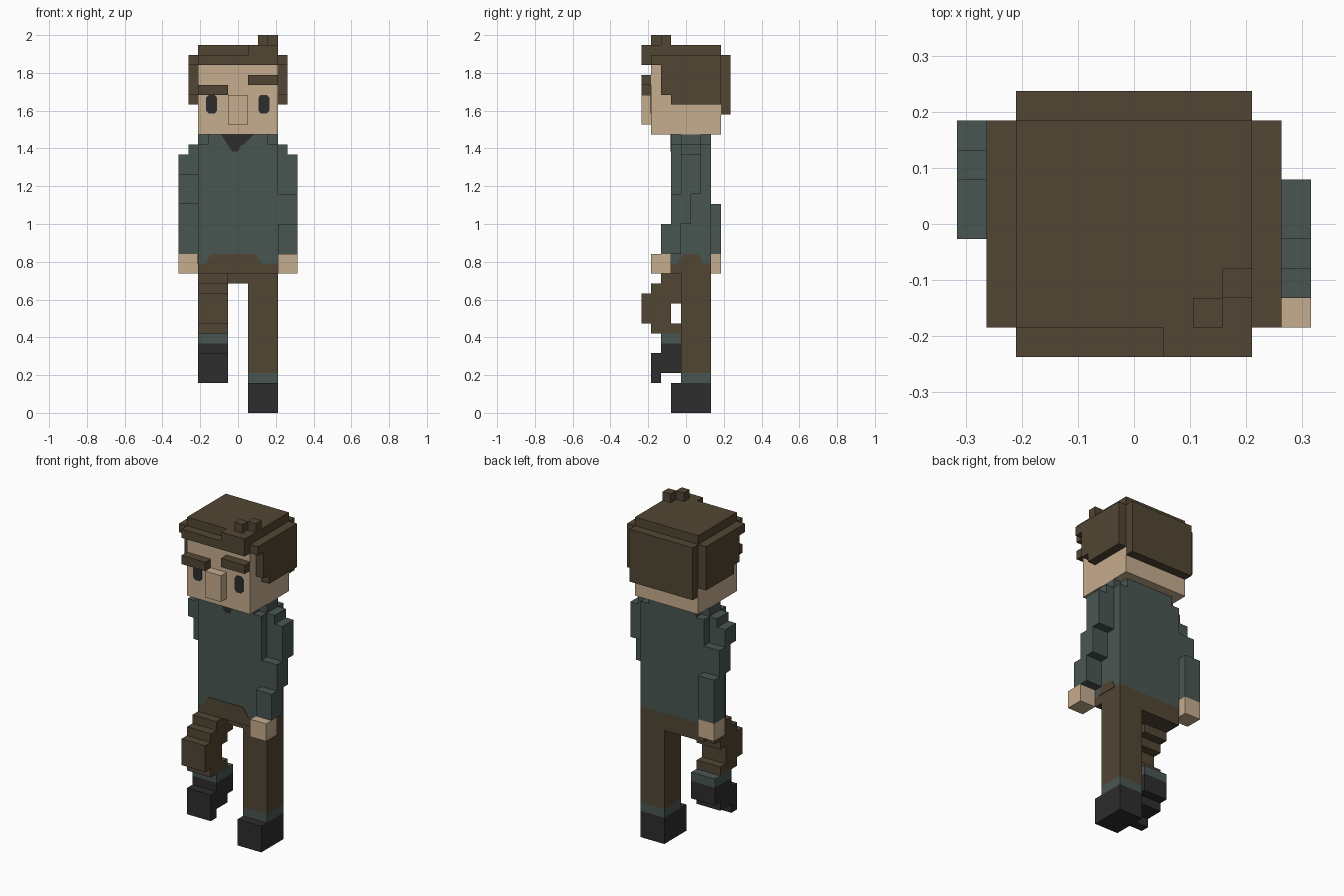
import bpy, bmesh

if "Cube" in bpy.data.objects:
    bpy.data.objects.remove(bpy.data.objects["Cube"])

U = 2 / 38  # one block; all part sizes below are in blocks


def material(name, rgb):
    m = bpy.data.materials.new(name)
    lin = [((c / 255 + 0.055) / 1.055) ** 2.4 for c in rgb]
    m.diffuse_color = (*lin, 1)
    m.use_nodes = True
    m.node_tree.nodes["Principled BSDF"].inputs["Base Color"].default_value = m.diffuse_color
    return m


HAIR = material("brown", (82, 70, 51))
SKIN = material("skin", (198, 173, 142))
SHIRT = material("grey_green", (73, 86, 81))
DARK = material("charcoal", (45, 45, 46))


def finish(name, bm, mat):
    bmesh.ops.recalc_face_normals(bm, faces=bm.faces)
    me = bpy.data.meshes.new(name)
    bm.to_mesh(me)
    bm.free()
    me.materials.append(mat)
    ob = bpy.data.objects.new(name, me)
    bpy.context.collection.objects.link(ob)
    return ob


def blocks(name, mat, *boxes):
    """One object from boxes given as (x0, x1, y0, y1, z0, z1)."""
    bm = bmesh.new()
    for b in boxes:
        for v in bmesh.ops.create_cube(bm, size=1)["verts"]:
            v.co = [U * (b[2 * i] if v.co[i] < 0 else b[2 * i + 1]) for i in range(3)]
    return finish(name, bm, mat)


def plate(name, mat, outline, place):
    """Thin painted plate; place(a, b, t) maps outline and thickness to 3D."""
    bm = bmesh.new()
    f = bm.faces.new([bm.verts.new([U * c for c in place(a, b, 0)]) for a, b in outline])
    ext = bmesh.ops.extrude_face_region(bm, geom=[f])["geom"]
    off = [U * (q - p) for p, q in zip(place(0, 0, 0), place(0, 0, 0.06))]
    bmesh.ops.translate(bm, vec=off, verts=[v for v in ext if isinstance(v, bmesh.types.BMVert)])
    return finish(name, bm, mat)


# Head and face
blocks("head", SKIN, (-4, 4, -3.5, 3.5, 28, 36))
blocks("nose", SKIN, (-1, 1, -4.5, -3.5, 29, 32))
blocks("left_eyebrow", HAIR, (-4, -1, -4.5, -3.5, 32, 33))
blocks("right_eyebrow", HAIR, (1, 4, -4.5, -3.5, 33, 34))
for side, x in (("left", -3.2), ("right", 2.05)):
    plate(side + "_eye", DARK,
          [(x + .25, 30.1), (x + .85, 30.1), (x + 1.1, 30.4), (x + 1.1, 31.7),
           (x + .85, 32), (x + .25, 32), (x, 31.7), (x, 30.4)],
          lambda a, b, t: (a, -3.5 - t, b))

# Hair
blocks("hair_top", HAIR, (-4, 4, -3.5, 3.5, 36, 37))
blocks("hair_fringe", HAIR, (-4, 1, -4.5, -3.5, 35, 36), (1, 4, -4.5, -3.5, 35, 37))
blocks("hair_back", HAIR, (-4, 4, 3.5, 4.5, 30, 36))
blocks("hair_tuft", HAIR, (2, 3, -3.5, -2.5, 37, 38), (3, 4, -2.5, -1.5, 37, 38))
for side, x in (("left", -5), ("right", 4)):
    blocks("hair_side_" + side, HAIR, (x, x + 1, -3.5, 3.5, 35, 36),
           (x, x + 1, -2.5, 3.5, 32, 35), (x, x + 1, -1.5, 3.5, 31, 32))

# Torso, collar and hips
blocks("shirt", SHIRT, (-4, 4, -1.5, 2.5, 15, 27), (-3, 3, -1.5, 2.5, 27, 28),
       (-4, -3, -.5, 1.5, 27, 28), (3, 4, -.5, 1.5, 27, 28))
plate("collar_opening", DARK, [(-1.7, 28), (-.6, 26.3), (0, 26.3), (.3, 26.9), (.7, 27.1), (1.6, 28)],
      lambda a, b, t: (a, -1.5 - t, b))
blocks("hips", HAIR, (-4, 4, -1.5, 2.5, 14, 15), (-4, 4, -.5, 2.5, 13, 14))
plate("waist_front", HAIR, [(-3.3, 15), (-3, 15.6), (-2.7, 16), (1.7, 16), (2, 15.6), (2.4, 15)],
      lambda a, b, t: (a, -1.5 - t, b))
for side, s in (("left", -1), ("right", 1)):
    plate("waist_" + side, HAIR, [(-.8, 15), (-.5, 15.7), (-.2, 16), (1.1, 16), (1.4, 15.7), (1.7, 15)],
          lambda a, b, t, s=s: (s * (4 + t), a, b))

# Arms: stepped segments (y0, z0, z1), each two blocks deep, last one the hand
ARMS = {"right": (4, [(-.5, 22, 26), (-1.5, 19, 22), (-2.5, 16, 19), (-3.5, 14, 16)]),
        "left": (-6, [(-.5, 24, 26), (.5, 21, 24), (1.5, 16, 21), (1.5, 14, 16)])}
for side, (x, segs) in ARMS.items():
    parts = [(x, x + 2, y, y + 2, a, b) for y, a, b in segs]
    sx = 4 if x > 0 else -5
    blocks(side + "_sleeve", SHIRT, (sx, sx + 1, -.5, 1.5, 26, 27), *parts[:-1])
    blocks(side + "_hand", SKIN, parts[-1])

# Standing leg
blocks("right_leg", HAIR, (1, 4, -.5, 2.5, 4, 13))
blocks("right_sock", SHIRT, (1, 4, -.5, 2.5, 3, 4))
blocks("right_boot", DARK, (1, 4, -1.5, 2.5, 0, 3))

# Raised leg: horizontal slices (y0, y1, z0, z1)


def slices(name, mat, *rows):
    blocks(name, mat, *[(-4, -1, *r) for r in rows])


slices("left_leg", HAIR, (-2.5, -.5, 13, 14), (-3.5, .5, 12, 13), (-4.5, -.5, 11, 12),
       (-4.5, -1.5, 9, 11), (-3.5, -.5, 8, 9))
slices("left_sock", SHIRT, (-2.5, .5, 7, 8))
slices("left_boot", DARK, (-2.5, .5, 6, 7), (-3.5, .5, 5, 6), (-3.5, -.5, 4, 5), (-3.5, -2.5, 3, 4))
